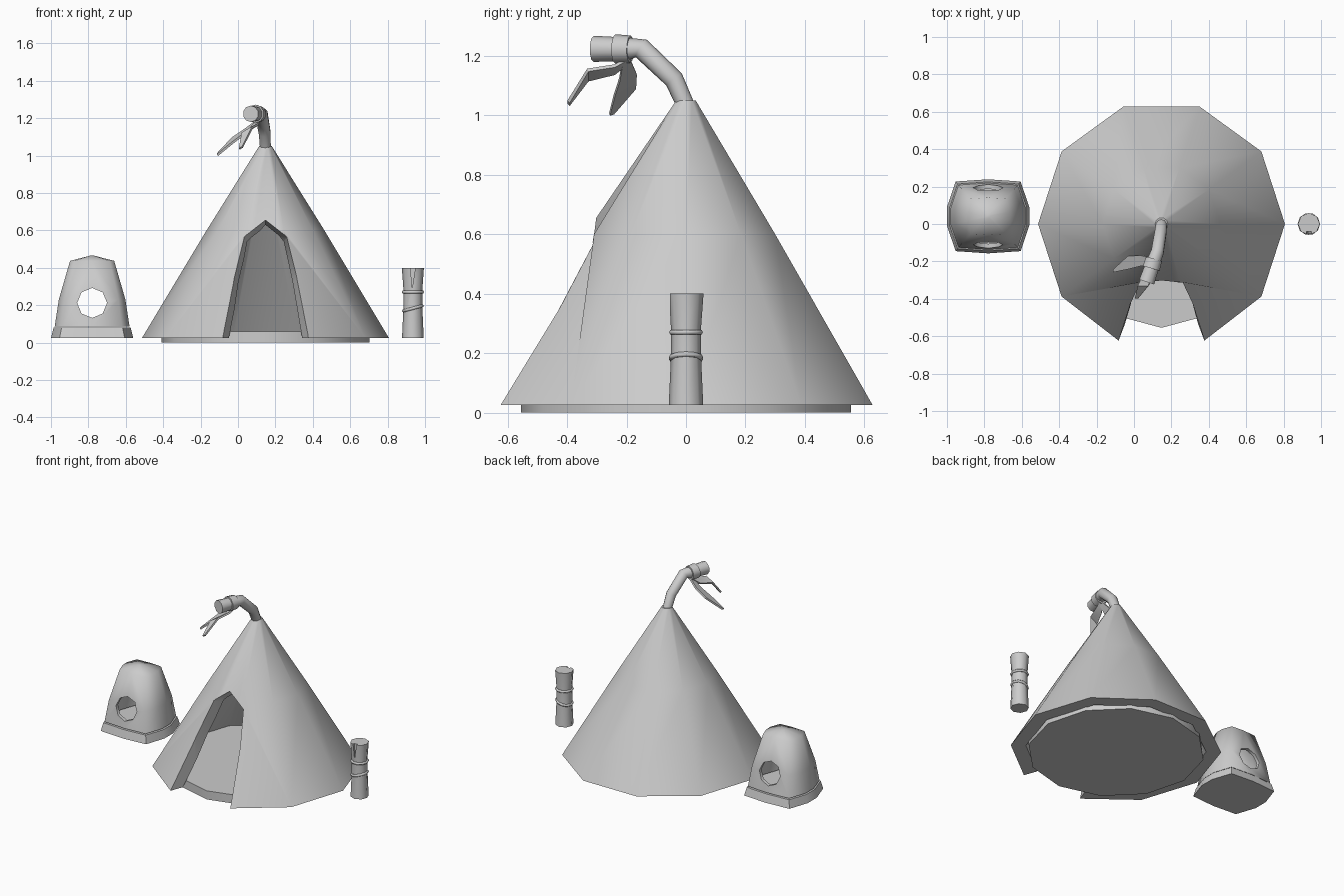
import bpy, bmesh
from math import cos, sin, pi, radians
from mathutils import Vector

if "Cube" in bpy.data.objects:
    bpy.data.objects.remove(bpy.data.objects["Cube"])


def loft(name, rings, smooth=40):
    """Closed solid through a list of equal-length point rings."""
    bm = bmesh.new()
    rows = [[bm.verts.new(p) for p in r] for r in rings]
    n = len(rows[0])
    for a, b in zip(rows, rows[1:]):
        for i in range(n):
            j = (i + 1) % n
            bm.faces.new((a[i], a[j], b[j], b[i]))
    bm.faces.new(rows[0][::-1])
    bm.faces.new(rows[-1])
    bmesh.ops.recalc_face_normals(bm, faces=bm.faces)
    me = bpy.data.meshes.new(name)
    bm.to_mesh(me)
    bm.free()
    ob = bpy.data.objects.new(name, me)
    bpy.context.collection.objects.link(ob)
    shade(ob, smooth)
    return ob


def activate(ob):
    bpy.ops.object.select_all(action='DESELECT')
    ob.select_set(True)
    bpy.context.view_layer.objects.active = ob


def shade(ob, angle):
    activate(ob)
    bpy.ops.object.shade_smooth_by_angle(angle=radians(angle), keep_sharp_edges=False)


def cut(ob, cutters, smooth):
    for c in cutters:
        m = ob.modifiers.new("cut", 'BOOLEAN')
        m.object, m.operation, m.solver = c, 'DIFFERENCE', 'EXACT'
        activate(ob)
        bpy.ops.object.modifier_apply(modifier=m.name)
        bpy.data.objects.remove(c)
    shade(ob, smooth)


def circle(cx, cy, z, r, n):
    return [(cx + r * cos(2 * pi * i / n), cy + r * sin(2 * pi * i / n), z) for i in range(n)]


def tube(name, path, radii, n=8):
    pts = [Vector(p) for p in path]
    rings = []
    for i, p in enumerate(pts):
        t = (pts[min(i + 1, len(pts) - 1)] - pts[max(i - 1, 0)]).normalized()
        u = t.cross(Vector((1, 0, 0))).normalized()
        v = t.cross(u)
        rings.append([p + radii[i] * (cos(2 * pi * k / n) * u + sin(2 * pi * k / n) * v)
                      for k in range(n)])
    return loft(name, rings, 50)


def ribbon(name, path, widths, side, thick=0.012):
    s = Vector(side).normalized()
    rings = []
    for i, p in enumerate(path):
        p = Vector(p)
        t = Vector(path[min(i + 1, len(path) - 1)]) - Vector(path[max(i - 1, 0)])
        nrm = t.cross(s).normalized() * thick / 2
        w = s * widths[i] / 2
        rings.append([p - w - nrm, p + w - nrm, p + w + nrm, p - w + nrm])
    return loft(name, rings, 25)


# Tent: hollow ten-sided cone with an arched doorway
TX = 0.147
tent = loft("tent_shell", [circle(TX, 0, z, r, 10) for z, r in
                           ((0.025, 0.66), (0.6, 0.315), (1.05, 0.034))])
hollow = loft("tent_hollow", [circle(TX, 0, z, r, 10) for z, r in
                              ((-0.035, 0.6), (0.025, 0.565), (0.91, 0.03))])
half = [(0.247, -0.05), (0.236, 0.025), (0.172, 0.345), (0.115, 0.565)]
arch = half + [(0, 0.655)] + [(-x, z) for x, z in half[::-1]]


def door_ring(dy, sx, sz):
    # Arch laid on the sloping front wall, shifted by dy and scaled
    return [(TX + x * sx, -0.642 + 0.571 * z + dy, z * sz) for x, z in arch]


door = loft("doorway_cutter", [door_ring(-0.1, 1.16, 1.04), door_ring(0.0, 1.0, 1.0),
                               door_ring(0.2, 0.68, 0.9)])
cut(tent, [hollow, door], 40)
for v in tent.data.vertices:  # base corners and peak of the doorway stand proud
    if abs(v.co.x - TX) < 0.26 and -0.65 < v.co.y < -0.2 and v.co.z < 0.67:
        v.co.y -= 0.014 * (v.co.z < 0.1) + 0.035 * max(0, v.co.z - 0.58) / 0.075

# Tent floor
loft("tent_floor", [circle(TX, 0, z, 0.555, 12) for z in (0, 0.06)])

# Bent pole with a tied band and two hanging ribbons
tube("pole", [(TX, 0, 1.03), (0.143, -0.04, 1.12), (0.125, -0.15, 1.224),
              (0.105, -0.2, 1.222), (0.068, -0.31, 1.223)],
     [0.03, 0.033, 0.035, 0.039, 0.044], 10)
tube("pole_band", [(0.107, -0.187, 1.222), (0.092, -0.238, 1.223)], [0.046, 0.049], 10)
ribbon("ribbon_front", [(0.1, -0.2, 1.18), (0.085, -0.24, 1.153), (0.05, -0.33, 1.135),
                        (0.015, -0.395, 1.04)], [0.03, 0.05, 0.065, 0.02], (1, 0, 0.6))
ribbon("ribbon_side", [(0.1, -0.2, 1.18), (0.04, -0.195, 1.13), (-0.03, -0.205, 1.08),
                       (-0.11, -0.25, 1.005)], [0.03, 0.06, 0.075, 0.015], (0, 1, 0.35))

# Small hut: rounded-rectangle outline, tapering dome over a plinth
HX, HY = -0.78, 0.041
OUTLINE = [(1, 0.25), (0.79, 0.94), (0, 1), (-0.79, 0.94), (-1, 0.25),
           (-1, -0.25), (-0.79, -0.94), (0, -1), (0.79, -0.94), (1, -0.25)]


def hut_ring(z, a, b):
    return [(HX + x * a, HY + y * b, z) for x, y in OUTLINE]


loft("hut_base", [hut_ring(0.025, 0.22, 0.198), hut_ring(0.08, 0.206, 0.184)], 35)
dome = loft("hut_dome", [hut_ring(0.086, 0.2, 0.178), hut_ring(0.23, 0.178, 0.155),
                         hut_ring(0.437, 0.118, 0.1), hut_ring(0.465, 0.01, 0.01)])
room = loft("hut_hollow", [hut_ring(0.07, 0.177, 0.156), hut_ring(0.23, 0.155, 0.133),
                           hut_ring(0.415, 0.1, 0.08), hut_ring(0.435, 0.01, 0.01)])
hole = loft("hut_hole_cutter", [[(HX + 0.08 * cos(pi * k / 4), y, 0.212 + 0.08 * sin(pi * k / 4))
                                 for k in range(8)] for y in (-0.4, 0.5)])
cut(dome, [room, hole], 68)

# Post with a split top and two rope bands
PX = 0.935
post = loft("post", [circle(PX, 0, z, r, 8) for z, r in
                     ((0.025, 0.058), (0.18, 0.051), (0.29, 0.051), (0.4, 0.059))])
split = loft("split_cutter", [[(PX - 0.004, y, 0.29), (PX + 0.016, y, 0.42), (PX - 0.014, y, 0.42)]
                              for y in (-0.08, -0.04)])
cut(post, [split], 50)
for name, z, tilt in (("upper_rope", 0.27, 0), ("lower_rope", 0.183, -15)):
    bpy.ops.mesh.primitive_torus_add(location=(PX, 0, z), rotation=(0, radians(tilt), 0),
                                     major_radius=0.051, minor_radius=0.009,
                                     major_segments=10, minor_segments=6)
    bpy.context.object.name = name
    shade(bpy.context.object, 70)
